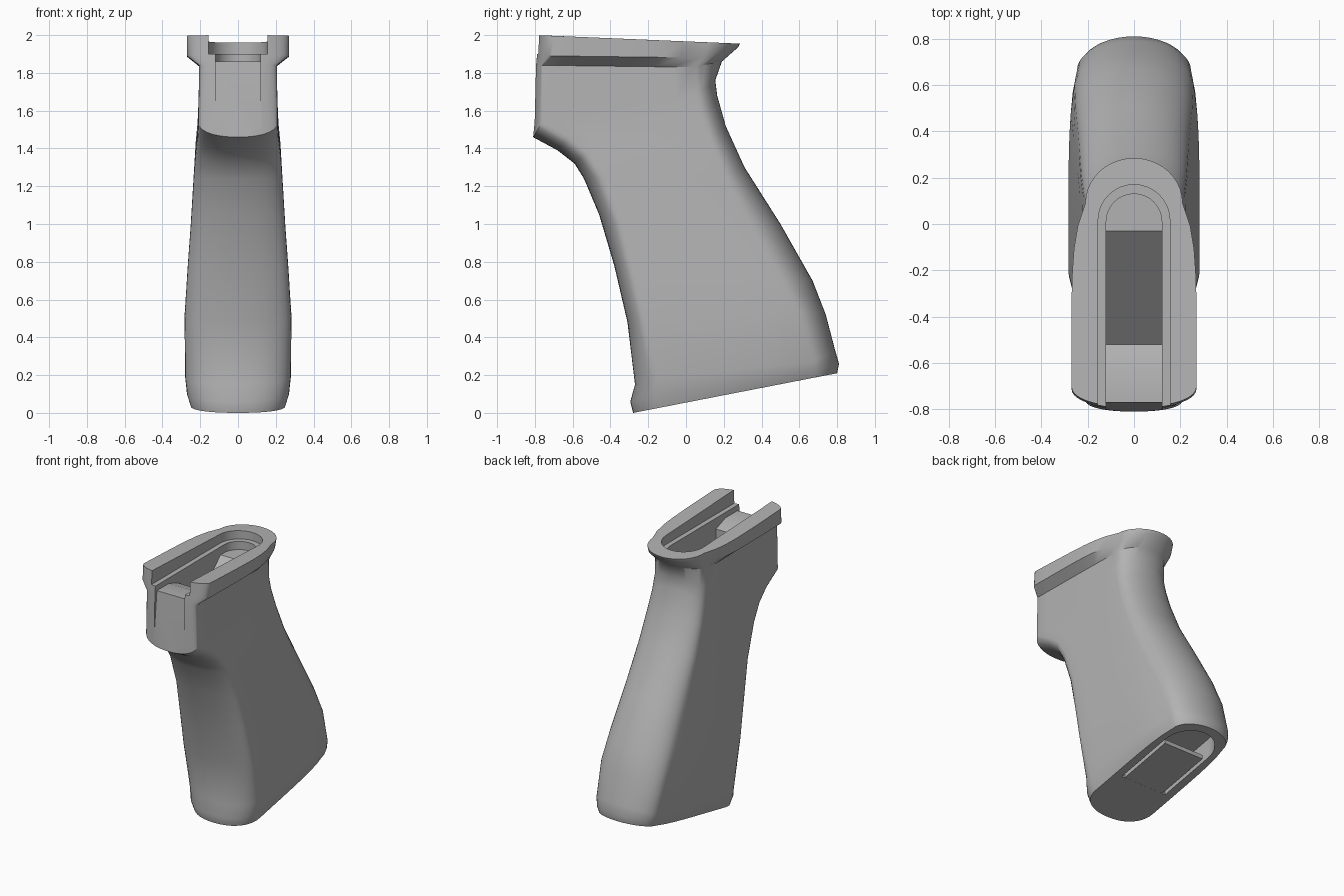
import bpy, bmesh, math
from mathutils import Vector

cube = bpy.data.objects.get("Cube")
if cube:
    bpy.data.objects.remove(cube, do_unlink=True)

grey = bpy.data.materials.new("mid grey plastic")
grey.use_nodes = True
colour = (0.45, 0.45, 0.45, 1)
grey.diffuse_color = colour
grey.node_tree.nodes["Principled BSDF"].inputs["Base Color"].default_value = colour


def make_object(name, bm):
    bmesh.ops.recalc_face_normals(bm, faces=bm.faces)
    mesh = bpy.data.meshes.new(name)
    bm.to_mesh(mesh)
    bm.free()
    mesh.materials.append(grey)
    obj = bpy.data.objects.new(name, mesh)
    bpy.context.collection.objects.link(obj)
    return obj


def loft(name, rings):
    """Skin a list of closed rings and cap both ends."""
    bm = bmesh.new()
    loops = [[bm.verts.new(p) for p in ring] for ring in rings]
    count = len(loops[0])
    for low, high in zip(loops, loops[1:]):
        for i in range(count):
            j = (i + 1) % count
            bm.faces.new((low[i], low[j], high[j], high[i]))
    bm.faces.new(loops[0])
    bm.faces.new(loops[-1])
    return make_object(name, bm)


def section(front, front_side, back_side, back, half_front, half_back, arc=10, side=8):
    """Rounded front, long flank and rounded back, mirrored across x."""
    f, fs, bs, b = (Vector((0, *p)) for p in (front, front_side, back_side, back))
    half = []
    for i in range(arc + 1):
        a = math.pi / 2 * i / arc
        p = fs + (f - fs) * math.cos(a) ** 0.9
        half.append((half_front * math.sin(a) ** 0.9, p.y, p.z))
    for i in range(1, side):
        u = i / side
        p = fs.lerp(bs, u)
        half.append((half_front + (half_back - half_front) * u ** 6, p.y, p.z))
    for i in range(arc + 1):
        a = math.pi / 2 * i / arc
        p = bs + (b - bs) * math.sin(a)
        half.append((half_back * math.cos(a) if i < arc else 0, p.y, p.z))
    return half + [(-x, y, z) for x, y, z in half[-2:0:-1]]


def rounded_slot(name, half, y_front, y_back, z_low, z_high, slope=0.0):
    """Upright prism, square at the front and round at the back."""
    outline = [(half, y_front)]
    for i in range(17):
        a = math.pi * i / 16
        outline.append((half * math.cos(a), y_back - half + half * math.sin(a)))
    outline.append((-half, y_front))
    return loft(name, [[(x, y, z + slope * y) for x, y in outline] for z in (z_low, z_high)])


def side_prism(name, half, profile):
    return loft(name, [[(x, y, z) for y, z in profile] for x in (-half, half)])


def cut(target, cutter):
    cutter.hide_render = True
    mod = target.modifiers.new("cut", 'BOOLEAN')
    mod.operation = 'DIFFERENCE'
    mod.solver = 'EXACT'
    mod.object = cutter
    bpy.context.view_layer.objects.active = target
    bpy.ops.object.modifier_apply(modifier=mod.name)
    bpy.data.objects.remove(cutter, do_unlink=True)


# Grip body with flared top lip: front, front side, back side, back, half widths
stations = [
    ((-.28, 0), (-.1, .035), (.67, .185), (.8, .21), .25, .22),
    ((-.295, .06), (-.11, .1), (.67, .22), (.81, .26), .27, .235),
    ((-.27, .15), (-.13, .19), (.67, .27), (.79, .33), .28, .245),
    ((-.31, .48), (-.21, .5), (.58, .54), (.74, .52), .283, .26),
    ((-.38, .78), (-.27, .75), (.47, .73), (.67, .7), .268, .255),
    ((-.46, 1.05), (-.33, 1), (.32, 1), (.5, 1), .25, .24),
    ((-.54, 1.24), (-.43, 1.25), (.2, 1.25), (.31, 1.3), .235, .23),
    ((-.59, 1.32), (-.52, 1.38), (.12, 1.45), (.21, 1.52), .225, .22),
    ((-.68, 1.39), (-.62, 1.46), (.08, 1.56), (.165, 1.68), .215, .21),
    ((-.81, 1.46), (-.76, 1.54), (.05, 1.68), (.155, 1.76), .21, .205),
    ((-.8, 1.84), (-.76, 1.84), (.03, 1.83), (.19, 1.86), .205, .2),
    ((-.795, 1.9), (-.71, 1.89), (.07, 1.88), (.275, 1.935), .27, .21),
    ((-.79, 2), (-.7, 1.996), (.09, 1.963), (.285, 1.955), .27, .21),
]
grip = loft("grip_body", [section(*s) for s in stations])

# Stepped channel in the top, open at the front
cut(grip, rounded_slot("upper_channel", .155, -1, .17, 1.9, 2.2))
cut(grip, rounded_slot("lower_channel", .12, -.1, .13, 1.84, 2.2))

# Recessed front panel, front block and ramped pocket behind it
pocket = [(-1, 1.4), (-.815, 1.4), (-.77, 1.86), (-.63, 1.86), (-.52, 1.82), (-.52, 1.4),
          (-.03, 1.84), (0, 1.84), (0, 2.2), (-1, 2.2)]
cut(grip, side_prism("pocket", .12, pocket))

# Recess in the sloping base with a cover plate over its front part
slope = .21 / 1.08
cut(grip, rounded_slot("base_recess", .19, .1, .74, -.3, .2, slope))
plate = [(y, .055 + slope * y + h) for y, h in ((.05, 0), (.52, 0), (.52, .03), (.05, .03))]
side_prism("base_plate", .165, plate)

# Smooth the curved skin, keep the edges crisp
bpy.ops.object.select_all(action='DESELECT')
grip.select_set(True)
bpy.context.view_layer.objects.active = grip
bpy.ops.object.shade_smooth_by_angle(angle=math.radians(32))
